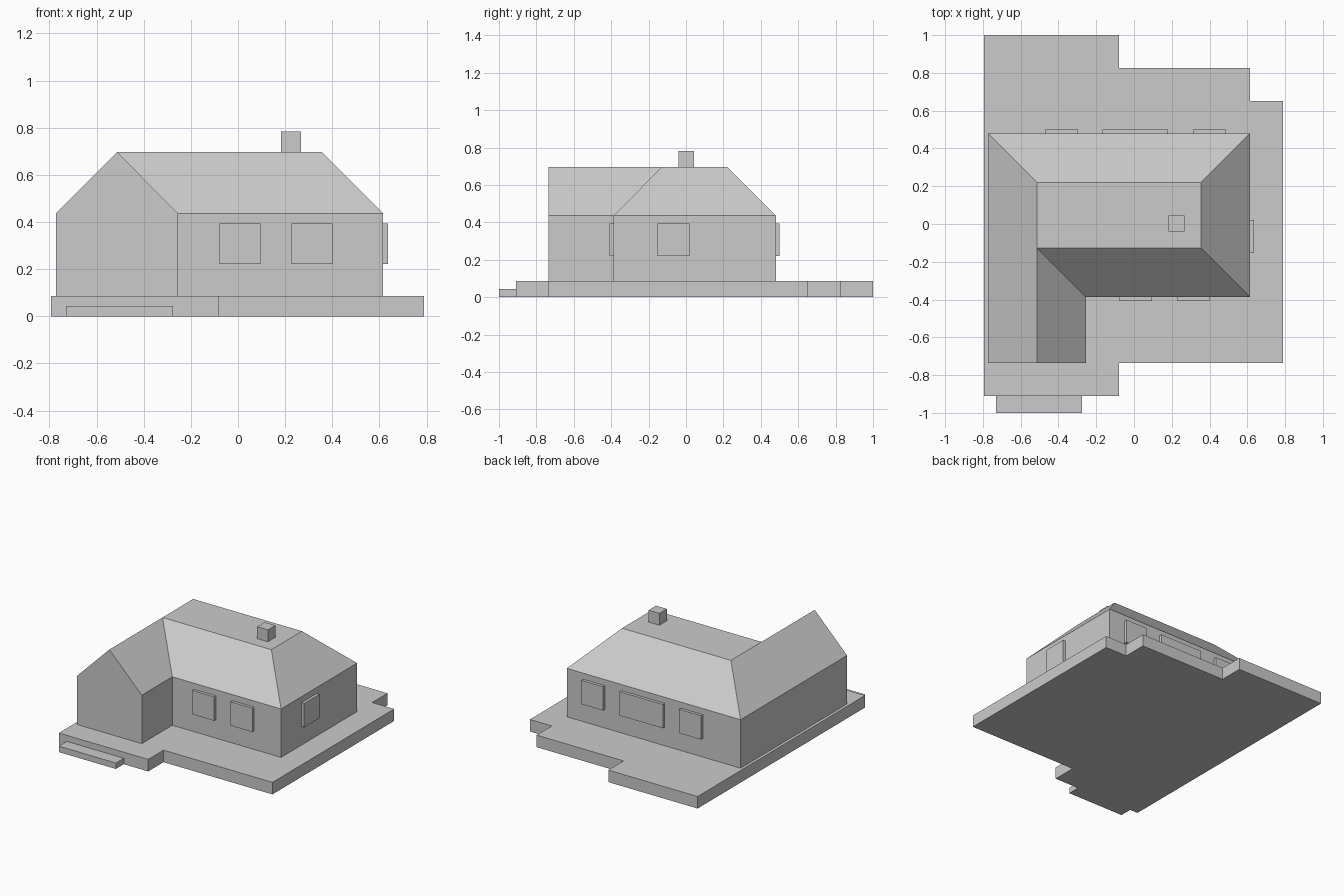
import bpy, bmesh

if "Cube" in bpy.data.objects:
    bpy.data.objects.remove(bpy.data.objects["Cube"])


def finish(name, bm):
    bmesh.ops.recalc_face_normals(bm, faces=bm.faces)
    mesh = bpy.data.meshes.new(name)
    bm.to_mesh(mesh)
    bm.free()
    obj = bpy.data.objects.new(name, mesh)
    bpy.context.collection.objects.link(obj)
    return obj


def prism(name, outline, z0, z1):
    bm = bmesh.new()
    base = bm.faces.new([bm.verts.new((x, y, z0)) for x, y in outline])
    top = bmesh.ops.extrude_face_region(bm, geom=[base], use_keep_orig=True)
    verts = [g for g in top["geom"] if isinstance(g, bmesh.types.BMVert)]
    bmesh.ops.translate(bm, verts=verts, vec=(0, 0, z1 - z0))
    return finish(name, bm)


def box(name, x0, x1, y0, y1, z0, z1):
    return prism(name, [(x0, y0), (x1, y0), (x1, y1), (x0, y1)], z0, z1)


FLOOR, EAVE, RIDGE, TOP = 0.087, 0.437, 0.697, 0.783

# Stepped terrace slab and entrance step
prism("terrace", [(-0.793, -0.91), (-0.08, -0.91), (-0.08, -0.735), (0.79, -0.735),
                  (0.79, 0.652), (0.615, 0.652), (0.615, 0.826), (-0.08, 0.826),
                  (-0.08, 1.0), (-0.793, 1.0)], 0, FLOOR)
box("entrance_step", -0.73, -0.275, -1.0, -0.91, 0, 0.043)

# L-shaped house: walls, front gable, hipped roof with a flat top
plan = [(-0.772, -0.735), (-0.254, -0.735), (-0.254, -0.387),
        (0.615, -0.387), (0.615, 0.48), (-0.772, 0.48)]
ridge = [(-0.513, -0.735), (-0.513, -0.128), (0.356, -0.128),
         (0.356, 0.221), (-0.513, 0.221)]
bm = bmesh.new()
b = [bm.verts.new((x, y, FLOOR)) for x, y in plan]
e = [bm.verts.new((x, y, EAVE)) for x, y in plan]
r = [bm.verts.new((x, y, RIDGE)) for x, y in ridge]
bm.faces.new(b[::-1])
bm.faces.new((b[0], b[1], e[1], r[0], e[0]))
for i in range(1, 6):
    j = (i + 1) % 6
    bm.faces.new((b[i], b[j], e[j], e[i]))
for i in range(1, 5):
    bm.faces.new((e[i], e[i + 1], r[i], r[i - 1]))
bm.faces.new((e[5], e[0], r[0], r[1], r[4]))
bm.faces.new(r[1:])
finish("house_body", bm)

# Windows standing slightly proud of the walls
W0, W1, OUT = 0.221, 0.393, 0.021
for i, (x0, x1) in enumerate([(-0.079, 0.095), (0.227, 0.4)]):
    box(f"front_window_{i + 1}", x0, x1, -0.387 - OUT, -0.387, W0, W1)
for i, (x0, x1) in enumerate([(-0.47, -0.296), (-0.166, 0.181), (0.312, 0.486)]):
    box(f"back_window_{i + 1}", x0, x1, 0.48, 0.48 + OUT, W0, W1)
box("side_window", 0.615, 0.615 + OUT, -0.153, 0.02, W0, W1)

# Chimney on the flat roof
box("chimney", 0.182, 0.268, -0.041, 0.044, RIDGE, TOP)
